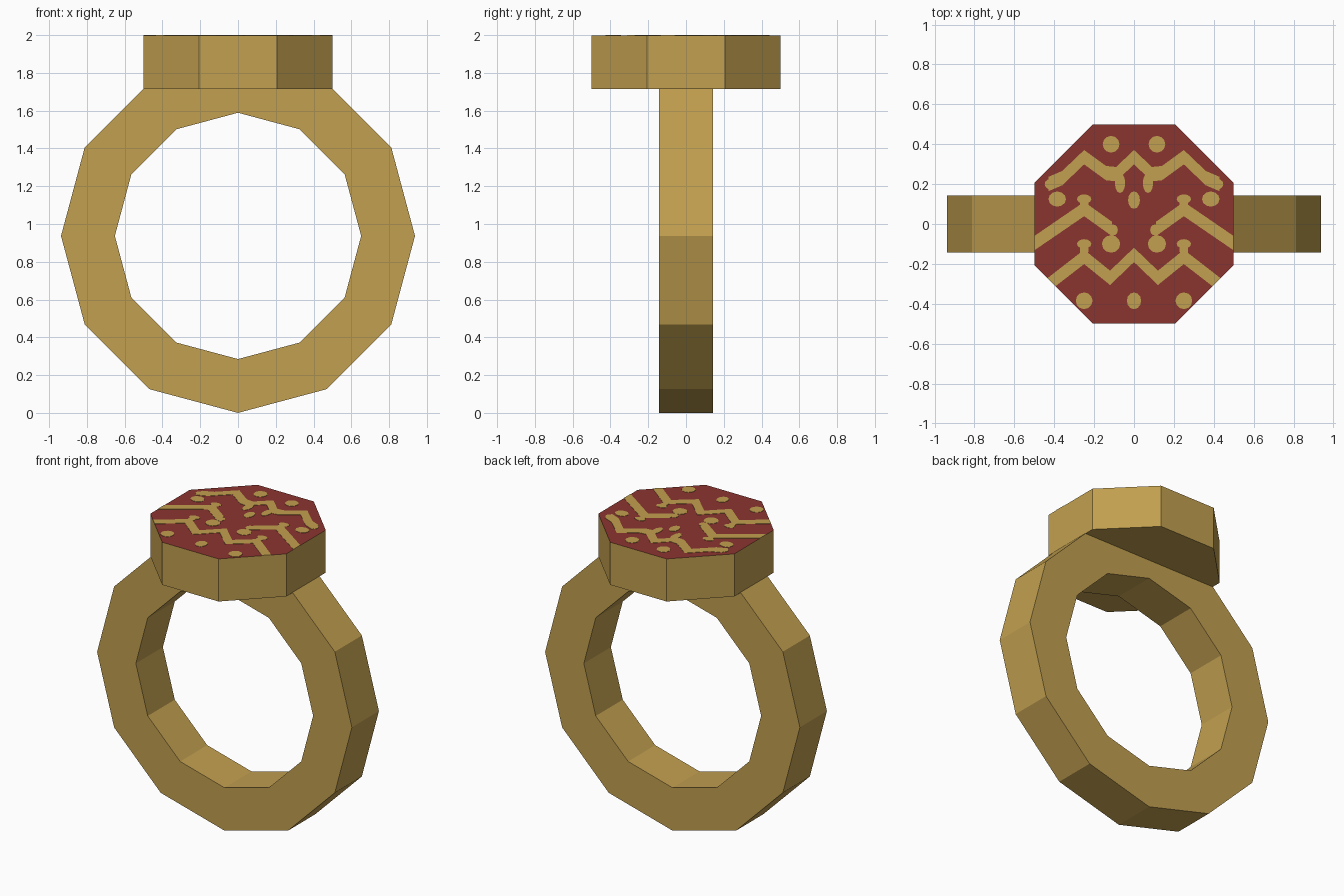
import bpy, bmesh, math
from mathutils import Vector

cube = bpy.data.objects.get("Cube")
if cube:
    bpy.data.objects.remove(cube)


def material(name, colour):
    m = bpy.data.materials.new(name)
    m.use_nodes = True
    m.diffuse_color = colour
    m.node_tree.nodes["Principled BSDF"].inputs["Base Color"].default_value = colour
    return m


gold = material("gold", (0.54, 0.35, 0.08, 1))
red = material("dark red", (0.26, 0.035, 0.03, 1))


def finish(bm, name, *mats):
    bmesh.ops.recalc_face_normals(bm, faces=bm.faces)
    mesh = bpy.data.meshes.new(name)
    bm.to_mesh(mesh)
    bm.free()
    for m in mats:
        mesh.materials.append(m)
    obj = bpy.data.objects.new(name, mesh)
    bpy.context.collection.objects.link(obj)
    return obj


# Twelve-sided band: one rectangular section repeated around the y axis
OUTER, INNER, HALF, SIDES = 0.937, 0.652, 0.142, 12
bm = bmesh.new()
sections = []
for i in range(SIDES):
    a = math.tau * i / SIDES
    sections.append([bm.verts.new((r * math.cos(a), y, OUTER + r * math.sin(a)))
                     for r, y in ((OUTER, -HALF), (OUTER, HALF), (INNER, HALF), (INNER, -HALF))])
for i, s in enumerate(sections):
    t = sections[(i + 1) % SIDES]
    for k in range(4):
        n = (k + 1) % 4
        bm.faces.new((s[k], s[n], t[n], t[k]))
finish(bm, "band", gold)

# Octagonal head with a coloured top
APOTHEM, BOTTOM, TOP, PLATE = 0.5, 1.715, 1.998, 0.002
bm = bmesh.new()
radius = APOTHEM / math.cos(math.pi / 8)
ring = [bm.verts.new((radius * math.cos(a), radius * math.sin(a), BOTTOM))
        for a in (math.tau * (i + 0.5) / 8 for i in range(8))]
base = bm.faces.new(ring)
new = bmesh.ops.extrude_face_region(bm, geom=[base])["geom"]
bmesh.ops.translate(bm, verts=[v for v in new if isinstance(v, bmesh.types.BMVert)],
                    vec=(0, 0, TOP - BOTTOM))
bmesh.ops.recalc_face_normals(bm, faces=bm.faces)
for f in bm.faces:
    f.material_index = 1 if f.normal.z > 0.9 else 0
finish(bm, "head", gold, red)

# Inlay pattern: thin chevron ribbons and dots, trimmed to the octagon
bm = bmesh.new()


def ribbon(points, h=0.036):
    for (x0, y0), (x1, y1) in zip(points, points[1:]):
        bm.faces.new([bm.verts.new((x, y, TOP)) for x, y in
                      ((x0, y0 - h), (x1, y1 - h), (x1, y1 + h), (x0, y0 + h))])


def dot(x, y, rx=0.042, ry=0.042):
    bm.faces.new([bm.verts.new((x + rx * math.cos(a), y + ry * math.sin(a), TOP))
                  for a in (math.tau * i / 12 for i in range(12))])


for s in (-1, 1):
    # upper zigzag with its hanging ends
    ribbon([(s * x, y) for x, y in ((0.43, 0.20), (0.36, 0.23), (0.25, 0.335), (0.14, 0.255), (0.09, 0.25), (0, 0.335))])
    dot(s * 0.07, 0.205, 0.026, 0.05)
    dot(s * 0.42, 0.2, 0.028, 0.026)
    # middle chevron with a capped peak
    ribbon([(s * x, y) for x, y in ((0.52, -0.11), (0.25, 0.075), (0.11, -0.025))])
    dot(s * 0.105, -0.03, 0.024, 0.028)
    # lower zigzag
    ribbon([(s * x, y) for x, y in ((0.45, -0.32), (0.36, -0.25), (0.25, -0.165), (0.12, -0.27), (0, -0.155))])
    for y in (0.125, -0.1):
        dot(s * 0.25, y, 0.036, 0.024)
        dot(s * 0.25, y - 0.03, 0.022, 0.04)
    # side dots
    dot(s * 0.115, 0.4)
    dot(s * 0.385, 0.125, 0.044, 0.038)
    dot(s * 0.115, -0.1, 0.046, 0.044)
    dot(s * 0.25, -0.385)
dot(0, 0.12, 0.03, 0.044)
dot(0, -0.385, 0.036)

for i in range(8):
    a = math.tau * i / 8
    n = Vector((math.cos(a), math.sin(a), 0))
    bmesh.ops.bisect_plane(bm, geom=bm.verts[:] + bm.edges[:] + bm.faces[:],
                           plane_co=n * APOTHEM, plane_no=n, clear_outer=True)
new = bmesh.ops.extrude_face_region(bm, geom=bm.faces[:])["geom"]
bmesh.ops.translate(bm, verts=[v for v in new if isinstance(v, bmesh.types.BMVert)],
                    vec=(0, 0, PLATE))
finish(bm, "inlay_pattern", gold)
